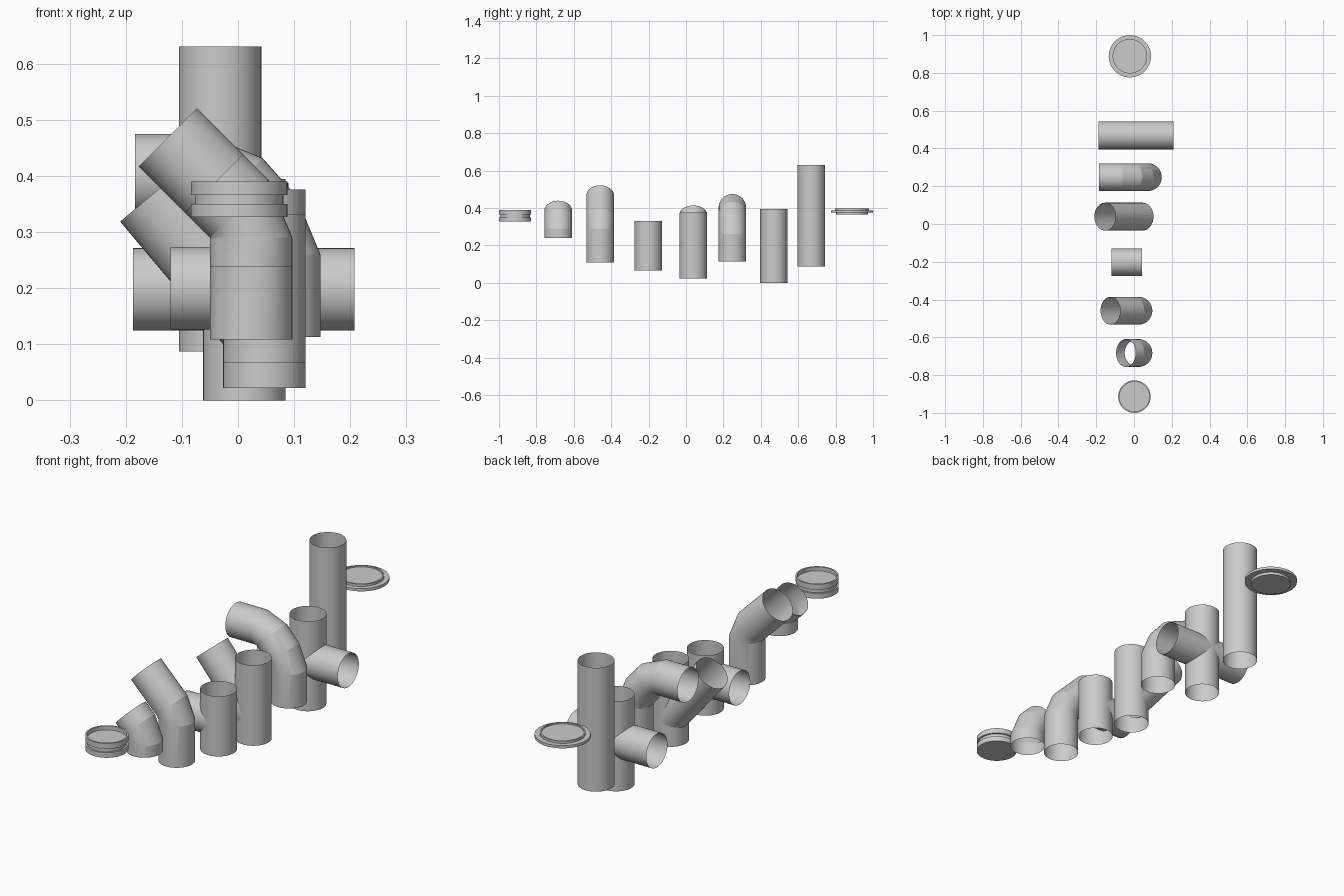
import bpy, bmesh
from math import sin, cos, pi, radians

if "Cube" in bpy.data.objects:
    bpy.data.objects.remove(bpy.data.objects["Cube"])

R = 0.0735   # pipe radius
N = 48       # sides


def finish(name, bm):
    bmesh.ops.recalc_face_normals(bm, faces=bm.faces)
    me = bpy.data.meshes.new(name)
    bm.to_mesh(me)
    bm.free()
    bpy.context.collection.objects.link(bpy.data.objects.new(name, me))


def bridge(bm, a, b):
    for i in range(N):
        j = (i + 1) % N
        bm.faces.new((a[i], a[j], b[j], b[i]))


def add_tube(bm, y, rings):
    """Open tube; each ring is (inner x, inner z, tilt in degrees)."""
    prev = None
    for px, pz, tilt in rings:
        a = radians(tilt)
        cur = []
        for i in range(N):
            t = 2 * pi * i / N
            d = R * (1 + cos(t))
            cur.append(bm.verts.new((px + d * cos(a), y + R * sin(t), pz + d * sin(a))))
        if prev:
            bridge(bm, prev, cur)
        prev = cur


def pipe(name, y, *tubes):
    bm = bmesh.new()
    for rings in tubes:
        add_tube(bm, y, rings)
    finish(name, bm)


def lathe(name, x, y, profile):
    """Turned solid, closed with a disc at both ends of the profile."""
    bm = bmesh.new()
    rings = [[bm.verts.new((x + r * cos(2 * pi * i / N), y + r * sin(2 * pi * i / N), z))
              for i in range(N)] for r, z in profile]
    for a, b in zip(rings, rings[1:]):
        bridge(bm, a, b)
    bm.faces.new(rings[0][::-1])
    bm.faces.new(rings[-1])
    finish(name, bm)


def upright(x, z0, z1):
    return [(x - R, z0, 0), (x - R, z1, 0)]


def level(z, x0, x1):
    return [(x1, z - R, 90), (x0, z - R, 90)]


# grooved end cap
lathe("end_cap", 0.002, -0.914, [
    (0.08, 0.327), (0.086, 0.327), (0.086, 0.35), (0.079, 0.35), (0.079, 0.366),
    (0.086, 0.366), (0.086, 0.39), (0.079, 0.39), (0.079, 0.373)])

# 45 degree bends, short and long
pipe("short_bend", -0.683, [(-0.05, 0.239, 0), (-0.05, 0.29, 0), (-0.05, 0.29, 45), (-0.095, 0.335, 45)])
pipe("long_bend", -0.459, [(-0.05, 0.109, 0), (-0.05, 0.29, 0), (-0.05, 0.29, 45), (-0.177, 0.417, 45)])

# tee
pipe("tee_pipe", -0.202, upright(0.047, 0.067, 0.331), level(0.2, -0.12, 0.043))

# angled branch
w = radians(40)
bx, bz = 0.047 - R * cos(w), 0.127 - R * sin(w)
length = (bx + 0.21) / sin(w)
pipe("angled_branch_pipe", 0.039, upright(0.047, 0.022, 0.376),
     [(bx, bz, 40), (-0.21, bz + length * cos(w), 40)])

# right-angle elbow
pipe("right_angle_elbow", 0.248, [
    (0, 0.113, 0), (0, 0.26, 0), (0, 0.26, 45),
    (-0.06, 0.328, 45), (-0.06, 0.328, 90), (-0.184, 0.328, 90)])

# cross
pipe("cross_pipe", 0.469, upright(0.0115, 0, 0.395), level(0.198, -0.187, 0.208))

# straight length
pipe("straight_pipe", 0.67, upright(-0.032, 0.087, 0.631))

# flanged lid
lathe("flanged_lid", -0.022, 0.888, [
    (0.085, 0.364), (0.085, 0.376), (0.112, 0.376), (0.112, 0.388),
    (0.091, 0.388), (0.091, 0.398), (0.085, 0.398), (0.085, 0.392)])

bpy.ops.object.select_all(action='SELECT')
bpy.context.view_layer.objects.active = bpy.context.collection.objects[0]
bpy.ops.object.shade_smooth_by_angle(angle=radians(15))
